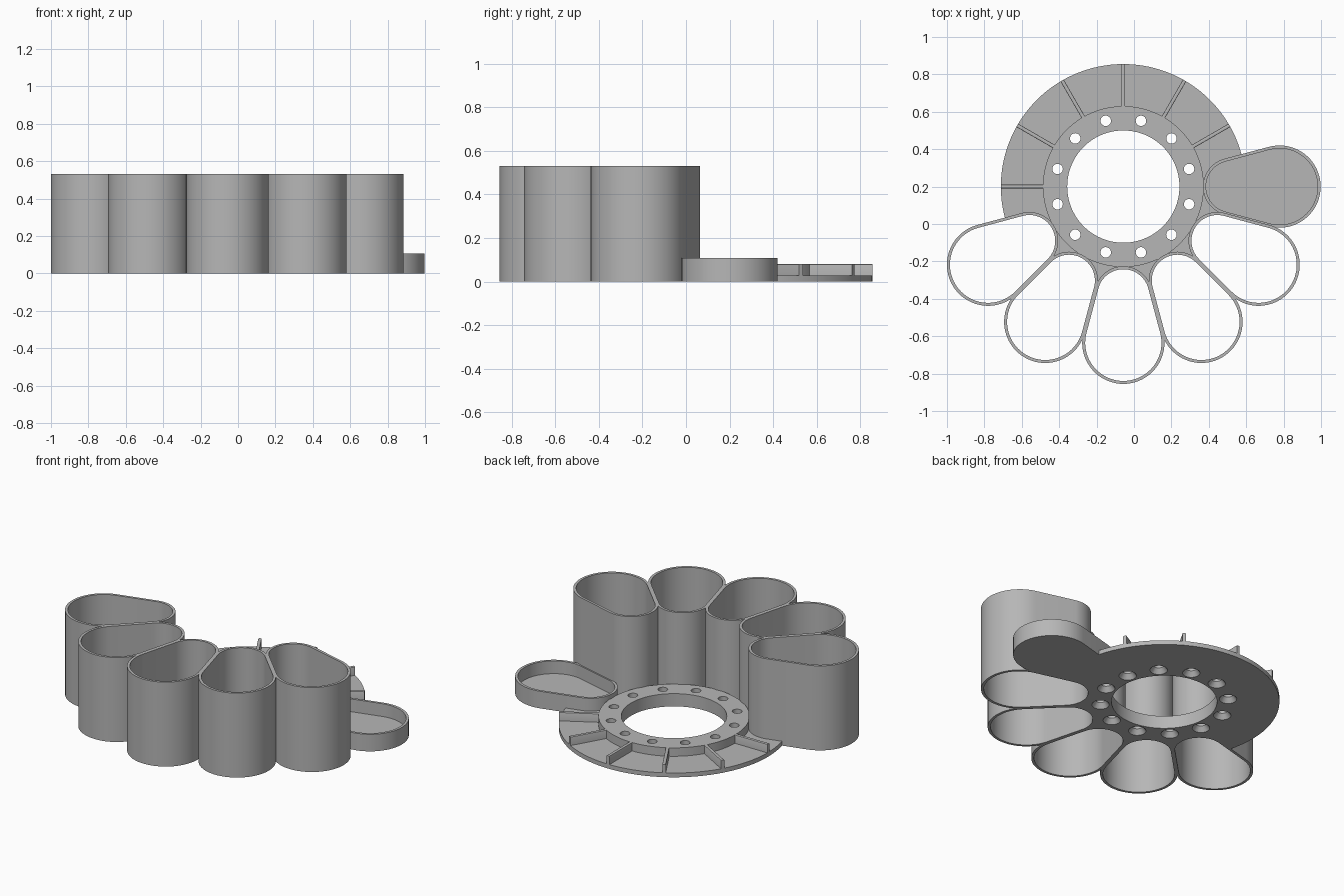
import bpy, bmesh, math
from mathutils import Matrix

cube = bpy.data.objects.get("Cube")
if cube:
    bpy.data.objects.remove(cube, do_unlink=True)

CX, CY = -0.057, 0.2          # hub centre
PLATE_Z, RING_Z = 0.027, 0.08
WALL = 0.016
CUP_ANGLES = [-30, -60, -90, -120, -150]

gray = bpy.data.materials.new("plain gray")
gray.use_nodes = True
gray.diffuse_color = (0.47, 0.47, 0.47, 1)
gray.node_tree.nodes["Principled BSDF"].inputs["Base Color"].default_value = gray.diffuse_color


def place(name, bm, angle=0):
    """Turn the bmesh about the hub and make it an object."""
    bm.transform(Matrix.Translation((CX, CY, 0)) @ Matrix.Rotation(math.radians(angle), 4, 'Z'))
    bmesh.ops.recalc_face_normals(bm, faces=bm.faces)
    mesh = bpy.data.meshes.new(name)
    bm.to_mesh(mesh)
    bm.free()
    mesh.materials.append(gray)
    obj = bpy.data.objects.new(name, mesh)
    bpy.context.collection.objects.link(obj)
    return obj


def teardrop(inset=0.0, steps=40):
    """Outline around a small inner circle and a large outer circle."""
    d, r, D, R = 0.58, 0.154, 0.835, 0.22
    a = math.acos((r - R) / (D - d))
    pts = []
    for c, rad, start, end in ((D, R, -a, a), (d, r, a, 2 * math.pi - a)):
        for i in range(steps + 1):
            t = start + (end - start) * i / steps
            pts.append((c + (rad - inset) * math.cos(t), (rad - inset) * math.sin(t)))
    return pts


def loop(bm, pts, z):
    return [bm.verts.new((x, y, z)) for x, y in pts]


def bridge(bm, a, b):
    n = len(a)
    for i in range(n):
        j = (i + 1) % n
        bm.faces.new((a[i], a[j], b[j], b[i]))


def cup(name, height, angle, floor=None):
    bm = bmesh.new()
    outer, inner = teardrop(), teardrop(WALL)
    rings = [loop(bm, outer, 0), loop(bm, outer, height),
             loop(bm, inner, height), loop(bm, inner, floor or 0)]
    for a, b in zip(rings, rings[1:]):
        bridge(bm, a, b)
    if floor:
        bm.faces.new(rings[0])
        bm.faces.new(rings[3])
    else:
        bridge(bm, rings[3], rings[0])
    return place(name, bm, angle)


def lathe(bm, profile, steps, x=0.0):
    """Closed revolution of (radius, z) points; radius 0 not needed."""
    rings = []
    for r, z in profile:
        rings.append(loop(bm, [(x + r * math.cos(2 * math.pi * i / steps),
                                r * math.sin(2 * math.pi * i / steps)) for i in range(steps)], z))
    return rings


# Stepped base: thin plate with a raised hub ring
bm = bmesh.new()
rings = lathe(bm, [(0.30, 0), (0.655, 0), (0.655, PLATE_Z), (0.43, PLATE_Z),
                   (0.43, RING_Z), (0.30, RING_Z)], 120)
for i, ring in enumerate(rings):
    bridge(bm, ring, rings[(i + 1) % len(rings)])
base = place("base_plate", bm)

# Cutters for cup openings and countersunk screw holes
cutters = []
for angle in CUP_ANGLES + [0]:
    bm = bmesh.new()
    low, high = loop(bm, teardrop(WALL * 0.6), -0.1), loop(bm, teardrop(WALL * 0.6), 0.2)
    bridge(bm, low, high)
    bm.faces.new(low)
    bm.faces.new(high)
    cutters.append(place("opening_cutter", bm, angle))
for k in range(12):
    bm = bmesh.new()
    rings = lathe(bm, [(0.05, -0.05), (0.05, 0), (0.028, 0.03), (0.028, 0.2)], 24, 0.364)
    for a, b in zip(rings, rings[1:]):
        bridge(bm, a, b)
    bm.faces.new(rings[0])
    bm.faces.new(rings[-1])
    cutters.append(place("hole_cutter", bm, 15 + 30 * k))

bpy.context.view_layer.objects.active = base
for cutter in cutters:
    cutter.hide_render = True
    mod = base.modifiers.new("cut", 'BOOLEAN')
    mod.operation = 'DIFFERENCE'
    mod.solver = 'EXACT'
    mod.object = cutter
    bpy.ops.object.modifier_apply(modifier=mod.name)
    bpy.data.objects.remove(cutter, do_unlink=True)

parts = [base]

# Tall open cups and the shallow tray
for i, angle in enumerate(CUP_ANGLES):
    parts.append(cup(f"cup_{i + 1}", 0.53, angle))
parts.append(cup("shallow_tray", 0.107, 0, floor=PLATE_Z))

# Radial ribs on the exposed plate
for i in range(6):
    bm = bmesh.new()
    bmesh.ops.create_cube(bm, size=1)
    length = 0.655 - 0.425
    bm.transform(Matrix.Translation((0.425 + length / 2, 0, 0.01 + (RING_Z - 0.01) / 2))
                 @ Matrix.Diagonal((length, 0.02, RING_Z - 0.01, 1)))
    top_edges = [e for e in bm.edges if all(v.co.z > 0.05 for v in e.verts)
                 and abs(e.verts[0].co.x - e.verts[1].co.x) > 0.1]
    bmesh.ops.bevel(bm, geom=top_edges, offset=0.004, segments=2, affect='EDGES', profile=0.5)
    parts.append(place(f"rib_{i + 1}", bm, 30 * (i + 1)))

# Smooth curved walls, keep rims sharp
bpy.ops.object.select_all(action='DESELECT')
for obj in parts:
    obj.select_set(True)
bpy.context.view_layer.objects.active = base
bpy.ops.object.shade_smooth_by_angle(angle=math.radians(30))
